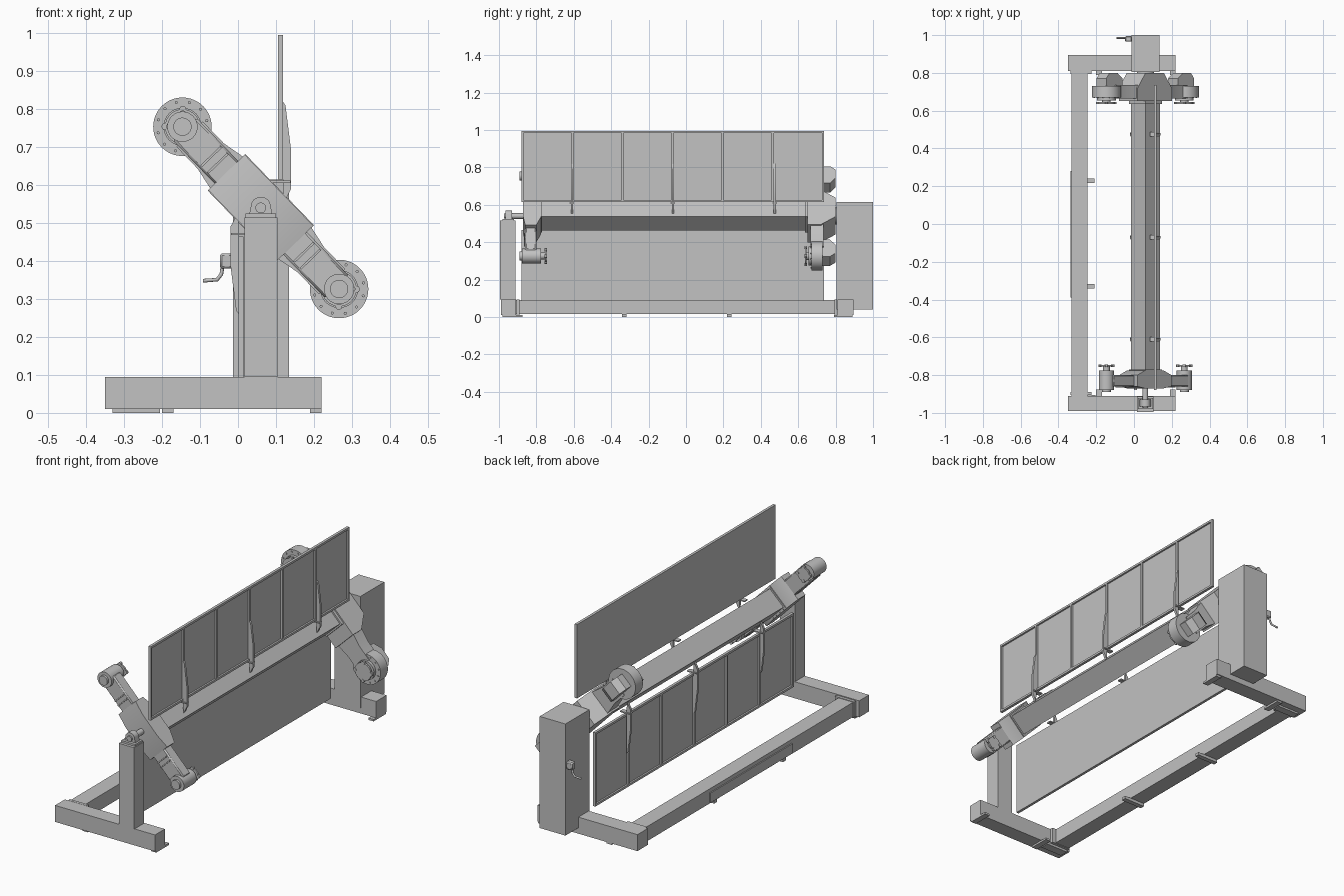
import bpy
import bmesh
from math import radians, pi, cos, sin
from mathutils import Matrix, Vector

cube = bpy.data.objects.get("Cube")
if cube:
    bpy.data.objects.remove(cube, do_unlink=True)

grey = bpy.data.materials.new("machine grey")
grey.use_nodes = True
COLOUR = (0.54, 0.54, 0.54, 1)
grey.diffuse_color = COLOUR
for node in grey.node_tree.nodes:
    if node.type == "BSDF_PRINCIPLED":
        node.inputs["Base Color"].default_value = COLOUR

PIVOT = Matrix.Translation((0.06, 0, 0.54))
TILT = radians(46)
made = []


def swing(angle):
    """Frame turned about the long axis of the machine."""
    return PIVOT @ Matrix.Rotation(angle, 4, "Y")


def finish(name, bm, frame=None, bevel=0):
    bmesh.ops.recalc_face_normals(bm, faces=bm.faces)
    mesh = bpy.data.meshes.new(name)
    bm.to_mesh(mesh)
    bm.free()
    mesh.materials.append(grey)
    ob = bpy.data.objects.new(name, mesh)
    bpy.context.collection.objects.link(ob)
    if frame:
        ob.matrix_world = frame
    if bevel:
        mod = ob.modifiers.new("chamfer", "BEVEL")
        mod.width = bevel
        mod.segments = 1
    made.append(ob)
    return ob


def add_box(bm, x, y, z):
    lo, hi = Vector((x[0], y[0], z[0])), Vector((x[1], y[1], z[1]))
    mat = Matrix.Translation((lo + hi) / 2) @ Matrix.Diagonal((*(hi - lo), 1))
    bmesh.ops.create_cube(bm, size=1, matrix=mat)


def box(name, x, y, z, frame=None, bevel=0):
    bm = bmesh.new()
    add_box(bm, x, y, z)
    return finish(name, bm, frame, bevel)


def add_cyl(bm, x, z, r, y, sides=32):
    mat = Matrix.Translation((x, (y[0] + y[1]) / 2, z)) @ Matrix.Rotation(pi / 2, 4, "X")
    bmesh.ops.create_cone(bm, cap_ends=True, segments=sides, radius1=r, radius2=r,
                          depth=y[1] - y[0], matrix=mat)


def cyl(name, x, z, r, y, frame=None, sides=32):
    bm = bmesh.new()
    add_cyl(bm, x, z, r, y, sides)
    return finish(name, bm, frame)


def prism(name, points, span, along, frame=None):
    """Profile in the xz plane (along y) or the xy plane (along z)."""
    bm = bmesh.new()
    a, b = span
    verts = [bm.verts.new((p, a, q) if along == "y" else (p, q, a)) for p, q in points]
    face = bm.faces.new(verts)
    ext = bmesh.ops.extrude_face_region(bm, geom=[face])
    move = Vector((0, b - a, 0)) if along == "y" else Vector((0, 0, b - a))
    bmesh.ops.translate(bm, vec=move,
                        verts=[v for v in ext["geom"] if isinstance(v, bmesh.types.BMVert)])
    return finish(name, bm, frame)


# Base frame
box("front_foot", (-0.35, 0.22), (-0.99, -0.91), (0.01, 0.095))
box("rear_foot", (-0.35, 0.22), (0.81, 0.895), (0.01, 0.095))
box("side_beam", (-0.33, -0.246), (-0.91, 0.81), (0.015, 0.09))
box("beam_cover", (-0.336, -0.33), (-0.39, 0.28), (0.02, 0.07))
for y in (-0.905, 0.795):
    box("beam_flange", (-0.335, -0.225), (y, y + 0.015), (0.012, 0.093))
for y in (-0.33, 0.23):
    box("beam_pad", (-0.33, -0.21), (y - 0.012, y + 0.012), (0, 0.015))
for y in ((-0.98, -0.875), (0.79, 0.89)):
    for x in (-0.2, 0.19):
        box("foot_pad", (x, x + 0.03), y, (0, 0.01))
    box("corner_pad", (-0.33, -0.205), (y[0] + 0.03, y[1] - 0.03), (0, 0.012))

# Columns and bearings
box("front_column", (0.017, 0.104), (-0.995, -0.912), (0.095, 0.515))
box("rear_column", (-0.013, 0.134), (0.805, 1.0), (0.04, 0.615))
box("bearing_plate", (0.02, 0.1), (-0.98, -0.92), (0.515, 0.525))
prism("bearing_housing", [(0.03, 0.525), (0.09, 0.525), (0.085, 0.55)]
      + [(0.06 + 0.027 * cos(a * pi / 12), 0.542 + 0.027 * sin(a * pi / 12)) for a in range(2, 11)]
      + [(0.035, 0.55)], (-0.965, -0.93), "y")
cyl("bearing_cap", 0.06, 0.54, 0.014, (-0.972, -0.96))
cyl("front_shaft", 0.06, 0.54, 0.015, (-0.95, -0.86))
cyl("rear_shaft", 0.06, 0.54, 0.045, (0.78, 0.81))

# Plug and cable on the rear column
box("plug_box", (-0.047, -0.012), (0.965, 0.995), (0.38, 0.42), bevel=0.005)
path = bpy.data.curves.new("plug_cable", "CURVE")
path.dimensions = "3D"
path.bevel_depth = 0.005
spline = path.splines.new("POLY")
route = [(-0.04, 0.39), (-0.044, 0.365), (-0.055, 0.351), (-0.092, 0.348)]
spline.points.add(len(route) - 1)
for point, (x, z) in zip(spline.points, route):
    point.co = (x, 0.985, z, 1)
path.materials.append(grey)
bpy.context.collection.objects.link(bpy.data.objects.new("plug_cable", path))

# Turning beam between the two arms
box("turning_beam", (-0.054, 0.054), (-0.79, 0.66), (-0.054, 0.054), swing(TILT))
for y in (-0.785, 0.635):
    box("beam_end_plate", (-0.062, 0.062), (y, y + 0.015), (-0.062, 0.062), swing(TILT))

# Screens, one above and one below the beam
Y0, Y1 = -0.88, 0.737
for label, angle in (("upper", 0), ("lower", pi)):
    frame = swing(angle)
    box(label + "_screen_panel", (0.045, 0.05), (Y0, Y1), (0.075, 0.455), frame)
    bm = bmesh.new()
    bar = 0.011
    depth = (0.05, 0.059)
    for i in range(7):
        y = Y0 + (Y1 - Y0 - bar) * i / 6
        add_box(bm, depth, (y, y + bar), (0.075, 0.455))
    for z in (0.075, 0.444):
        add_box(bm, depth, (Y0, Y1), (z, z + bar))
    finish(label + "_screen_frame", bm, frame)
    for y in (-0.61, -0.07, 0.475):
        prism(label + "_screen_bracket",
              [(0.058, 0.28), (0.065, 0.27), (0.08, 0.15), (0.08, 0.05), (0.06, 0.012), (0.058, 0.07)],
              (y - 0.006, y + 0.006), "y", frame)
        box(label + "_bracket_foot", (0.025, 0.078), (y - 0.012, y + 0.012), (0.066, 0.072), frame)

# Arm centres
mid = swing(TILT)
prism("rear_arm_centre", [(-0.13, 0.65), (0.13, 0.65), (0.13, 0.72), (0.07, 0.8), (-0.07, 0.8), (-0.13, 0.72)],
      (-0.069, 0.069), "z", mid)
prism("front_arm_centre", [(-0.13, -0.8), (-0.07, -0.775), (0.07, -0.775), (0.13, -0.8), (0.13, -0.86),
                           (0.06, -0.872), (-0.06, -0.872), (-0.13, -0.86)], (-0.067, 0.067), "z", mid)

# Two matching halves of each arm, carrying the rotating clamps
END = 0.297
for angle in (TILT, TILT + pi):
    frame = swing(angle)
    # Driven rear side
    prism("rear_arm_neck", [(0.12, -0.062), (0.19, -0.048), (0.27, -0.048), (0.27, 0.048), (0.19, 0.048), (0.12, 0.062)],
          (0.665, 0.735), "y", frame)
    cyl("rear_drive_housing", END, 0, 0.077, (0.67, 0.73), frame, 48)
    prism("rear_drive_motor", [(0.21, 0.73), (0.335, 0.73), (0.335, 0.77), (0.31, 0.8), (0.25, 0.8), (0.21, 0.77)],
          (-0.036, 0.036), "z", frame)
    cyl("rear_drive_flange", END, 0, 0.05, (0.655, 0.672), frame)
    cyl("rear_clamp_stalk", END, 0, 0.022, (0.642, 0.657), frame)
    bm = bmesh.new()
    for i in range(12):
        a = i * pi / 6
        add_cyl(bm, END + 0.066 * cos(a), 0.066 * sin(a), 0.004, (0.666, 0.672), 8)
    finish("rear_housing_bolts", bm, frame)
    # Idle front side
    box("front_arm_neck", (0.12, 0.29), (-0.86, -0.8), (-0.043, 0.043), frame, 0.006)
    cyl("front_idler_housing", END, 0, 0.04, (-0.878, -0.775), frame)
    cyl("front_idler_cap", END, 0, 0.024, (-0.89, -0.875), frame)
    cyl("front_clamp_stalk", END, 0, 0.018, (-0.78, -0.75), frame)
    for u in (0.16, 0.185):
        box("front_arm_rib", (u, u + 0.006), (-0.866, -0.858), (-0.036, 0.036), frame)
    # Clamp plates with lugs, facing each other
    for label, y, r in (("front", -0.755, 0.034), ("rear", 0.636, 0.046)):
        bm = bmesh.new()
        add_cyl(bm, END, 0, r, (y, y + 0.009))
        for i in range(4):
            a = i * pi / 2 + pi / 4
            add_cyl(bm, END + r * cos(a), r * sin(a), 0.009, (y - 0.002, y + 0.011), 12)
        finish(label + "_clamp_plate", bm, frame)

# Smooth the round parts, keep hard edges
bpy.ops.object.select_all(action="DESELECT")
for ob in made:
    ob.select_set(True)
bpy.context.view_layer.objects.active = made[0]
bpy.ops.object.shade_smooth_by_angle(angle=radians(30))
